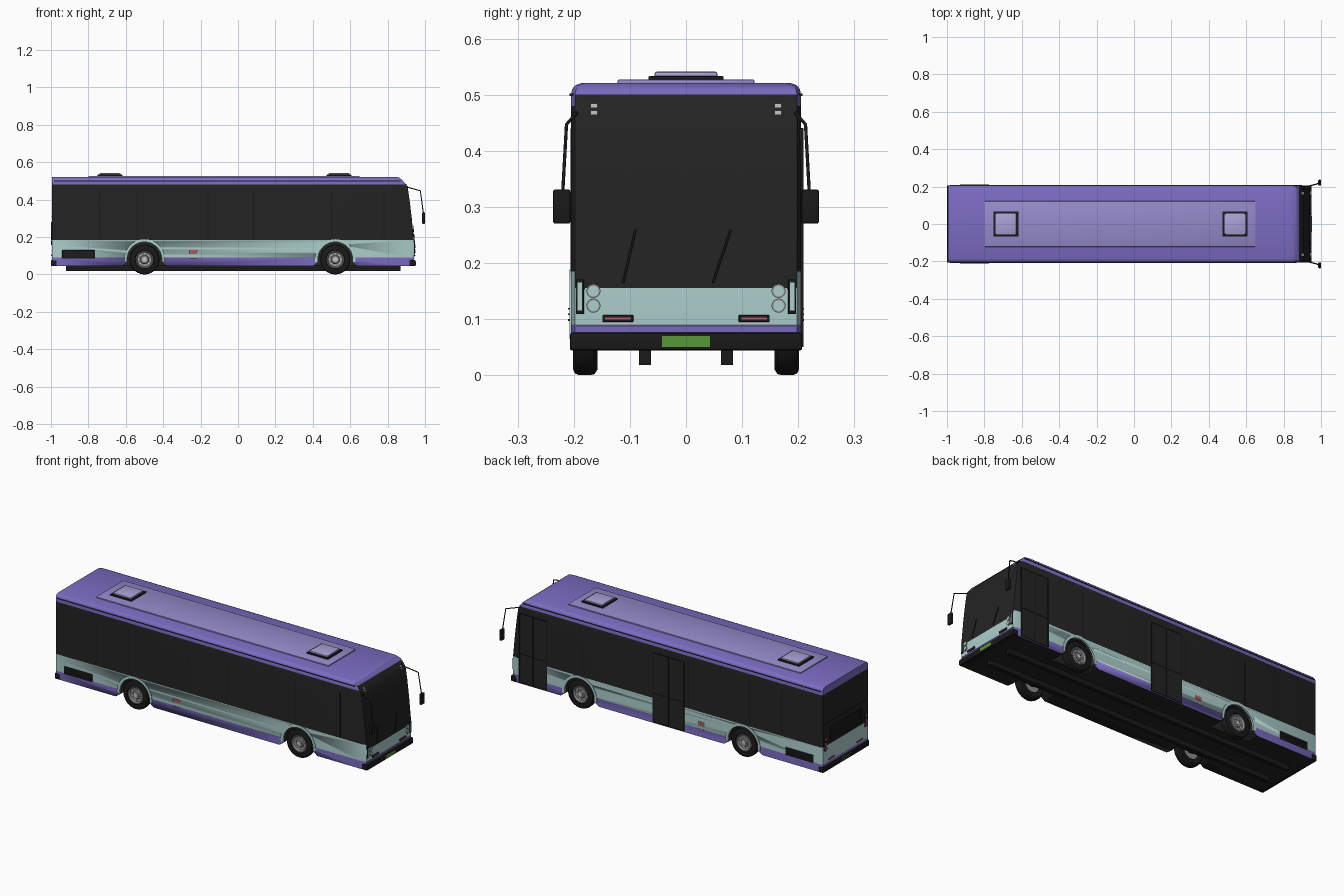
import bpy, bmesh, math
from mathutils import Vector, Matrix

if "Cube" in bpy.data.objects:
    bpy.data.objects.remove(bpy.data.objects["Cube"])


def material(name, r, g, b):
    m = bpy.data.materials.new(name)
    m.use_nodes = True
    m.diffuse_color = (r, g, b, 1)
    m.node_tree.nodes["Principled BSDF"].inputs["Base Color"].default_value = (r, g, b, 1)
    return m


BLACK = material("black glass", .017, .017, .017)
PURPLE = material("purple paint", .2, .15, .54)
MINT = material("mint paint", .42, .63, .61)
LILAC = material("lilac panel", .3, .26, .6)
PALE = material("pale lilac hatch", .41, .36, .68)
RUBBER = material("dark rubber", .01, .01, .01)
GREY = material("wheel grey", .27, .27, .28)
SILVER = material("light silver", .55, .57, .57)
RED = material("lamp red", .4, .1, .12)
GREEN = material("plate green", .1, .31, .04)


def finish(name, bm, *mats, smooth=True):
    bmesh.ops.recalc_face_normals(bm, faces=bm.faces)
    me = bpy.data.meshes.new(name)
    bm.to_mesh(me)
    bm.free()
    for m in mats:
        me.materials.append(m)
    ob = bpy.data.objects.new(name, me)
    bpy.context.collection.objects.link(ob)
    bpy.ops.object.select_all(action='DESELECT')
    ob.select_set(True)
    bpy.context.view_layer.objects.active = ob
    if smooth:
        bpy.ops.object.shade_smooth_by_angle(angle=math.radians(35))
    return ob


def box(name, x, y, z, mat, bevel=0):
    """Box from three (low, high) ranges."""
    bm = bmesh.new()
    bmesh.ops.create_cube(bm, size=1)
    for v in bm.verts:
        v.co = [sum(r) / 2 + c * abs(r[1] - r[0]) for r, c in zip((x, y, z), v.co)]
    if bevel:
        bmesh.ops.bevel(bm, geom=bm.edges[:], offset=bevel, segments=2, affect='EDGES', profile=.5)
    return finish(name, bm, mat)


def prism(name, pts, y0, y1, mat):
    """Side profile in x and z, pushed from y0 to y1."""
    bm = bmesh.new()
    face = bm.faces.new([bm.verts.new((x, y0, z)) for x, z in pts])
    new = bmesh.ops.extrude_face_region(bm, geom=[face])["geom"]
    bmesh.ops.translate(bm, vec=(0, y1 - y0, 0), verts=[v for v in new if isinstance(v, bmesh.types.BMVert)])
    return finish(name, bm, mat)


def disc(name, centre, radius, depth, axis, mat, sides=24):
    bm = bmesh.new()
    turn = Vector((0, 0, 1)).rotation_difference(Vector(axis)).to_matrix().to_4x4()
    bmesh.ops.create_cone(bm, cap_ends=True, segments=sides, radius1=radius, radius2=radius,
                          depth=depth, matrix=Matrix.Translation(centre) @ turn)
    return finish(name, bm, mat)


def tube(name, pts, radius, mat):
    cu = bpy.data.curves.new(name, 'CURVE')
    cu.dimensions = '3D'
    cu.bevel_depth = radius
    cu.bevel_resolution = 2
    cu.use_fill_caps = True
    sp = cu.splines.new('POLY')
    sp.points.add(len(pts) - 1)
    for p, co in zip(sp.points, pts):
        p.co = (*co, 1)
    cu.materials.append(mat)
    bpy.context.collection.objects.link(bpy.data.objects.new(name, cu))


def lathe(name, profile, centre, side, mat):
    """Spin a (radius, outward) profile around the axle."""
    bm = bmesh.new()
    vs = [bm.verts.new((r, side * w, 0)) for r, w in profile]
    edges = [bm.edges.new(p) for p in zip(vs, vs[1:])]
    bmesh.ops.spin(bm, geom=vs + edges, cent=(0, 0, 0), axis=(0, 1, 0), angle=math.tau, steps=40)
    bmesh.ops.remove_doubles(bm, verts=bm.verts, dist=1e-5)
    bmesh.ops.translate(bm, vec=centre, verts=bm.verts)
    return finish(name, bm, mat)


# Body shell: rows of (half width, height, nose position)
ROWS = [(.205, .045, .935), (.205, .09, .941), (.205, .155, .942), (.205, .185, .94),
        (.205, .3, .929), (.205, .4, .917), (.205, .46, .908), (.205, .48, .899),
        (.205, .5, .882), (.203, .51, .872), (.197, .517, .862), (.185, .521, .85)]


def nose(z):
    for (_, z0, x0), (_, z1, x1) in zip(ROWS, ROWS[1:]):
        if z <= z1:
            return x0 + (x1 - x0) * (z - z0) / (z1 - z0)


bm = bmesh.new()
grid = []
for hw, z, fx in ROWS:
    stations = [(-.995, .98), (-.985, 1), (fx - .025, 1), (fx, .965)]
    grid.append([[bm.verts.new((x, s * hw * k, z)) for s in (-1, 1)] for x, k in stations])
for lo, hi in zip(grid, grid[1:]):
    for i in range(3):
        for s in (0, 1):
            bm.faces.new((lo[i][s], lo[i + 1][s], hi[i + 1][s], hi[i][s]))
    for end in (0, 3):
        bm.faces.new((lo[end][0], lo[end][1], hi[end][1], hi[end][0]))
for row in (grid[0], grid[-1]):
    for i in range(3):
        bm.faces.new((row[i][0], row[i + 1][0], row[i + 1][1], row[i][1]))
bmesh.ops.recalc_face_normals(bm, faces=bm.faces)
for f in bm.faces:
    c, front = f.calc_center_median(), f.normal.x > .7
    glass_low, glass_high = (.155, .5) if front else (.185, .48)
    if f.normal.z < -.9 or glass_low < c.z < glass_high:
        f.material_index = 0
    else:
        f.material_index = 2 if .09 < c.z < .2 else 1
body = finish("body", bm, BLACK, PURPLE, MINT)


def arc(cx, r, a0, a1, n=28):
    angles = [math.radians(a0 + (a1 - a0) * i / n) for i in range(n + 1)]
    return [(cx + r * math.cos(a), .08 + r * math.sin(a)) for a in angles]


# Wheels, arches and trims
for end, wx in (("rear", -.5), ("front", .52)):
    for side, label in ((-1, "right"), (1, "left")):
        tag = f"{end}_{label}"
        cut = prism("arch_cutter", arc(wx, .094, -10, 190) + [(wx - .14, .03), (wx + .14, .03)],
                    side * .13, side * .23, BLACK)
        mod = body.modifiers.new("arch", 'BOOLEAN')
        mod.operation, mod.solver, mod.object = 'DIFFERENCE', 'EXACT', cut
        bpy.context.view_layer.objects.active = body
        bpy.ops.object.modifier_apply(modifier=mod.name)
        bpy.data.objects.remove(cut)
        prism(tag + "_arch_trim", arc(wx, .108, -8, 188) + arc(wx, .093, 188, -8),
              side * .2, side * .208, MINT)
        hub = (wx, side * .18, .08)
        lathe(tag + "_tyre", [(.044, -.02), (.07, -.022), (.078, -.017), (.08, -.008), (.08, .01),
                              (.077, .018), (.07, .021), (.05, .021), (.046, .015)], hub, side, RUBBER)
        lathe(tag + "_rim", [(.001, -.015), (.046, -.015), (.047, .019), (.043, .019), (.038, .01),
                             (.024, .008), (.02, .014), (.001, .014)], hub, side, GREY)
        disc(tag + "_hub_cap", (wx, side * .195, .08), .012, .008, (0, 1, 0), SILVER)
        for i in range(8):
            a = math.tau * i / 8
            disc(tag + "_bolt", (wx + .03 * math.cos(a), side * .19, .08 + .03 * math.sin(a)),
                 .004, .006, (0, 1, 0), SILVER, 8)

# Underside
for s in (-1, 1):
    box("chassis_beam", (-.92, .87), (s * .062, s * .084), (.018, .05), RUBBER)
for x in (-.5, .52):
    box("axle", (x - .012, x + .012), (-.17, .17), (.068, .092), RUBBER)

# Roof panel, hatches and gutters
box("roof_panel", (-.8, .65), (-.122, .122), (.515, .527), LILAC, .003)
for x in (-.685, .54):
    box("hatch_frame", (x - .067, x + .067), (-.067, .067), (.525, .533), RUBBER, .002)
    box("hatch_lid", (x - .056, x + .056), (-.056, .056), (.53, .541), PALE, .004)
for s in (-1, 1):
    box("roof_gutter", (-.985, .87), (s * .2, s * .2075), (.498, .502), RUBBER)

# Side details
for s in (-1, 1):
    box("engine_vent", (-.94, -.765), (s * .2, s * .208), (.085, .13), RUBBER, .003)
    for z in (.097, .107, .117):
        box("vent_slat", (-.93, -.775), (s * .2, s * .21), (z, z + .003), BLACK)
    box("side_badge", (-.26, -.218), (s * .2, s * .2065), (.11, .13), RED)
    box("side_badge_line", (-.26, -.218), (s * .2, s * .2065), (.086, .09), GREY)
    for x in (-.74, -.54, -.16, .08, .5, .78):
        if s < 0 or x not in (.08, .78):
            box("window_divider", (x - .002, x + .002), (s * .2, s * .206), (.188, .44), RUBBER)

# Passenger doors on the left side
for name, x0, x1 in (("middle_door", -.13, .06), ("front_door", .725, .895)):
    box(name, (x0, x1), (.195, .207), (.05, .44), BLACK)
    for x in (x0, (x0 + x1) / 2, x1):
        box(name + "_post", (x - .003, x + .003), (.197, .209), (.05, .44), RUBBER)
    for z in (.05, .21, .437):
        box(name + "_rail", (x0, x1), (.197, .2085), (z, z + .004), RUBBER)

# Bumpers and plates
box("front_bumper", (.915, .95), (-.207, .207), (.044, .076), RUBBER, .005)
box("rear_bumper", (-1, -.97), (-.207, .207), (.044, .076), RUBBER, .004)
box("front_plate", (.946, .952), (-.043, .043), (.05, .07), GREEN)
box("rear_plate", (-1, -.994), (-.043, .043), (.05, .07), GREEN)

# Nose details
box("nose_crease", (.935, .944), (-.195, .195), (.086, .089), LILAC)
for s in (-1, 1):
    for z in (.124, .15):
        disc("headlight_rim", (.942, s * .165, z), .0125, .008, (1, 0, 0), GREY)
        disc("headlight", (.944, s * .165, z), .0095, .008, (1, 0, 0), MINT)
    box("corner_lamp_frame", (.925, .945), (s * .182, s * .196), (.109, .171), RUBBER, .001)
    box("corner_lamp", (.94, .947), (s * .185, s * .193), (.115, .165), MINT)
    box("fog_lamp_frame", (.935, .946), (s * .094, s * .149), (.095, .107), RUBBER, .001)
    box("fog_lamp", (.94, .949), (s * .098, s * .145), (.098, .104), RED)
    for z in (.468, .48):
        box("marker_lamp", (nose(z) - .01, nose(z) + .004), (s * .158, s * .17), (z - .003, z + .004), SILVER)
    box("windshield_edge", (.93, .944), (s * .19, s * .18), (.153, .156), RUBBER)

    # Mirrors on bent arms
    tube("mirror_arm", [(.875, s * .188, .475), (.975, s * .213, .447), (.992, s * .22, .32)], .003, RUBBER)
    box("mirror", (.985, 1), (s * .206, s * .237), (.27, .331), RUBBER, .004)

for y0, y1 in ((-.112, -.09), (.048, .08)):
    tube("wiper", [(nose(z) + .003, y, z) for y, z in ((y0, .165), ((y0 + y1) / 2, .212), (y1, .259))],
         .002, RUBBER)

# Tail details
box("engine_grille", (-.999, -.99), (-.14, .14), (.195, .28), RUBBER, .001)
for i in range(5):
    box("grille_slat", (-1, -.99), (-.13, .13), (.203 + i * .015, .208 + i * .015), BLACK)
box("rear_window_rail", (-.998, -.99), (-.18, .18), (.31, .313), RUBBER)
for s in (-1, 1):
    for z in (.17, .197, .224):
        disc("tail_lamp_rim", (-.996, s * .18, z), .0125, .006, (1, 0, 0), RUBBER)
        disc("tail_lamp", (-.997, s * .18, z), .009, .006, (1, 0, 0), RED)
    box("rear_reflector", (-.999, -.99), (s * .1, s * .15), (.098, .106), RED)
